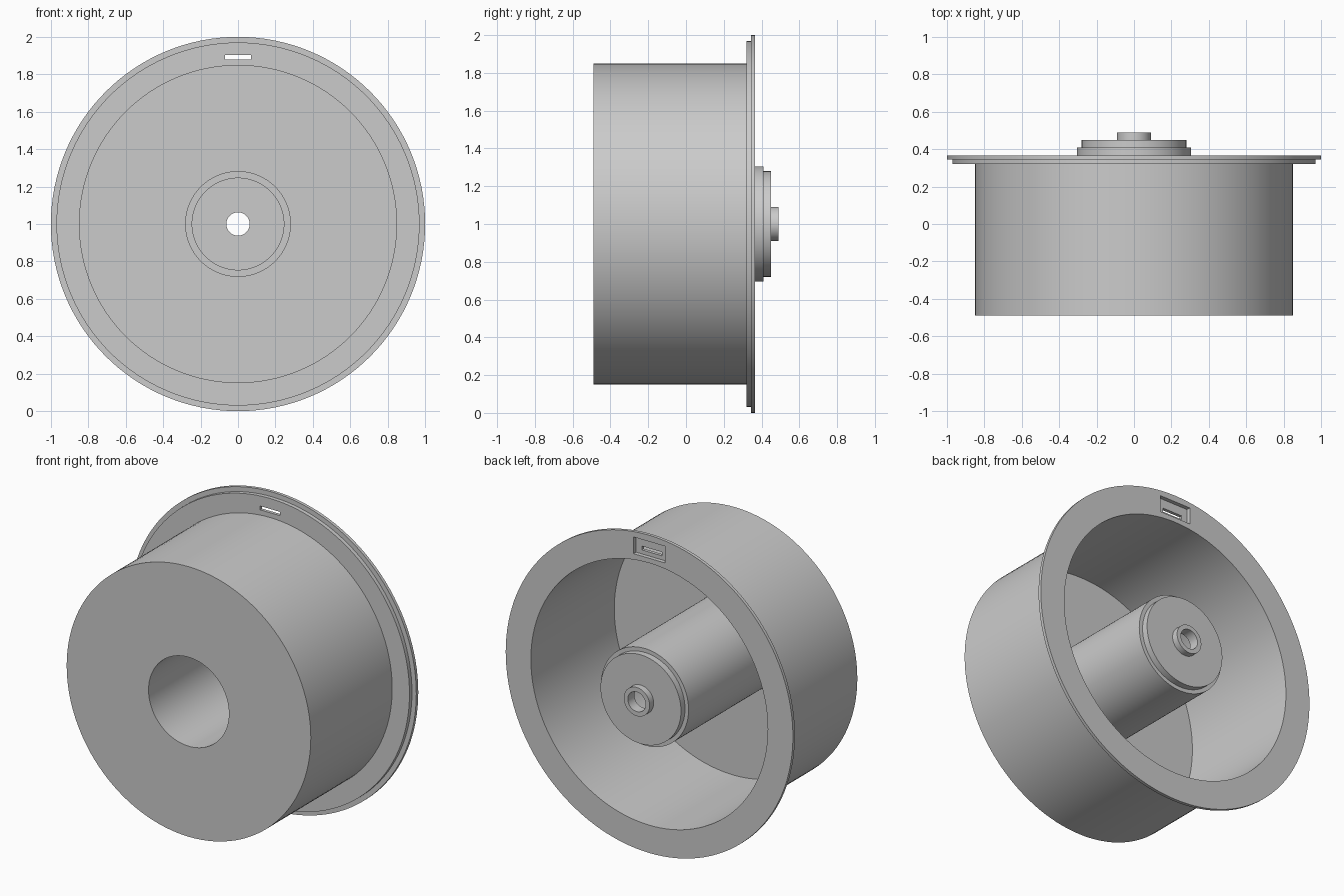
import bpy
import bmesh
from math import cos, sin, tau, radians

if "Cube" in bpy.data.objects:
    bpy.data.objects.remove(bpy.data.objects["Cube"])

SEGMENTS = 128
CENTRE_Z = 1.0

grey = bpy.data.materials.new("plain grey")
grey.use_nodes = True
colour = (0.6, 0.6, 0.6, 1)
grey.diffuse_color = colour
grey.node_tree.nodes["Principled BSDF"].inputs["Base Color"].default_value = colour


def add_object(name, bm):
    mesh = bpy.data.meshes.new(name)
    bm.to_mesh(mesh)
    bm.free()
    mesh.materials.append(grey)
    obj = bpy.data.objects.new(name, mesh)
    bpy.context.collection.objects.link(obj)
    return obj


def activate(obj):
    bpy.ops.object.select_all(action='DESELECT')
    obj.select_set(True)
    bpy.context.view_layer.objects.active = obj


def lathe(name, *profiles, closed=False):
    """Revolve (radius, y) profiles around the horizontal y axis."""
    bm = bmesh.new()
    for profile in profiles:
        rings = [[bm.verts.new((r * cos(tau * i / SEGMENTS), y,
                                CENTRE_Z + r * sin(tau * i / SEGMENTS)))
                  for i in range(SEGMENTS)] for r, y in profile]
        pairs = list(zip(rings, rings[1:]))
        if closed:
            pairs.append((rings[-1], rings[0]))
        for a, b in pairs:
            for i in range(SEGMENTS):
                j = (i + 1) % SEGMENTS
                bm.faces.new((a[i], a[j], b[j], b[i]))
    return add_object(name, bm)


def cut_box(obj, x, y, z):
    """Subtract a box given by its (low, high) range on each axis."""
    bm = bmesh.new()
    bmesh.ops.create_cube(bm, size=1)
    for v in bm.verts:
        v.co = [(lo + hi) / 2 + c * (hi - lo)
                for c, (lo, hi) in zip(v.co, (x, y, z))]
    cutter = add_object("cutter", bm)
    cutter.hide_render = True
    activate(obj)
    mod = obj.modifiers.new("cut", 'BOOLEAN')
    mod.operation = 'DIFFERENCE'
    mod.solver = 'EXACT'
    mod.object = cutter
    bpy.ops.object.modifier_apply(modifier=mod.name)
    bpy.data.objects.remove(cutter)


FRONT, FLOOR, FLANGE = -0.49, -0.465, 0.32
WALL_OUT, WALL_IN = 0.85, 0.825
HUB_OUT, HUB_IN = 0.305, 0.28

# Drum: outer wall with front disc, inner floor with inner wall
drum = lathe("drum",
             [(WALL_OUT, FLANGE), (WALL_OUT, FRONT), (HUB_IN, FRONT)],
             [(HUB_OUT, FLOOR), (WALL_IN, FLOOR), (WALL_IN, FLANGE)])

# Hollow hub with stepped end and a small bored neck
hub = lathe("hub", [
    (HUB_IN, FRONT), (HUB_IN, 0.385), (0.245, 0.385), (0.245, 0.425),
    (0.062, 0.425), (0.062, 0.49), (0.09, 0.49), (0.09, 0.45),
    (0.28, 0.45), (0.28, 0.41), (HUB_OUT, 0.41), (HUB_OUT, FLOOR)])

# Stepped flange with a rear pocket and a through slot
flange = lathe("flange", [
    (WALL_IN, FLANGE), (WALL_IN, 0.365), (1, 0.365), (1, 0.345),
    (0.97, 0.345), (0.97, FLANGE)], closed=True)
cut_box(flange, (-0.11, 0.11), (0.34, 0.5), (1.855, 1.96))
cut_box(flange, (-0.07, 0.07), (0.2, 0.5), (1.88, 1.904))

for part in (drum, hub, flange):
    activate(part)
    bpy.ops.object.shade_smooth_by_angle(angle=radians(30))
